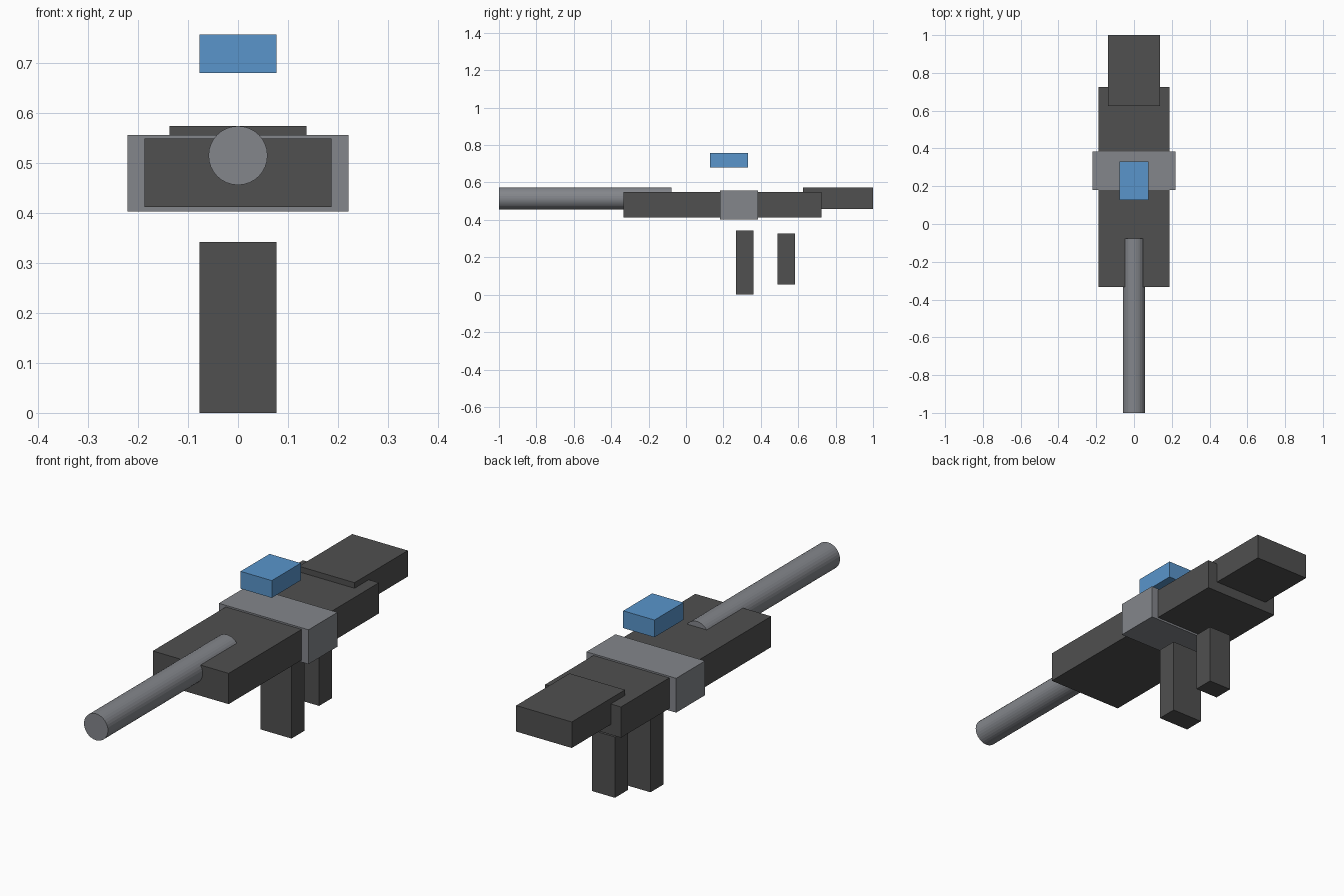
import bpy
import math

if "Cube" in bpy.data.objects:
    bpy.data.objects.remove(bpy.data.objects["Cube"])


def material(name, rgb):
    m = bpy.data.materials.new(name)
    m.diffuse_color = (*rgb, 1)
    m.use_nodes = True
    m.node_tree.nodes["Principled BSDF"].inputs["Base Color"].default_value = m.diffuse_color
    return m


dark = material("dark_grey", (0.08, 0.08, 0.08))
steel = material("steel_grey", (0.23, 0.24, 0.26))
blue = material("blue", (0.10, 0.30, 0.60))


def box(name, half_x, y, z, mat):
    """Box centred on x = 0, spanning the given y and z ranges."""
    bpy.ops.mesh.primitive_cube_add(size=1)
    ob = bpy.context.object
    ob.name = name
    ob.location = (0, sum(y) / 2, sum(z) / 2)
    ob.scale = (2 * half_x, y[1] - y[0], z[1] - z[0])
    bpy.ops.object.transform_apply(location=False, rotation=False, scale=True)
    ob.data.materials.append(mat)
    return ob


# Main housing, middle band and rear stock
box("body", 0.187, (-0.333, 0.725), (0.412, 0.549), dark)
box("collar", 0.221, (0.181, 0.385), (0.403, 0.556), steel)
box("stock", 0.137, (0.625, 1.0), (0.458, 0.574), dark)

# Floating sight above the collar
box("sight", 0.077, (0.128, 0.332), (0.680, 0.757), blue)

# Two blocks hanging under the body
box("magazine", 0.077, (0.267, 0.360), (0.0, 0.342), dark)
box("grip", 0.057, (0.490, 0.582), (0.055, 0.326), dark)

# Barrel
y0, y1 = -1.0, -0.077
bpy.ops.mesh.primitive_cylinder_add(vertices=32, radius=0.059, depth=y1 - y0,
                                    location=(0, (y0 + y1) / 2, 0.515),
                                    rotation=(math.pi / 2, 0, 0))
barrel = bpy.context.object
barrel.name = "barrel"
barrel.data.materials.append(steel)
